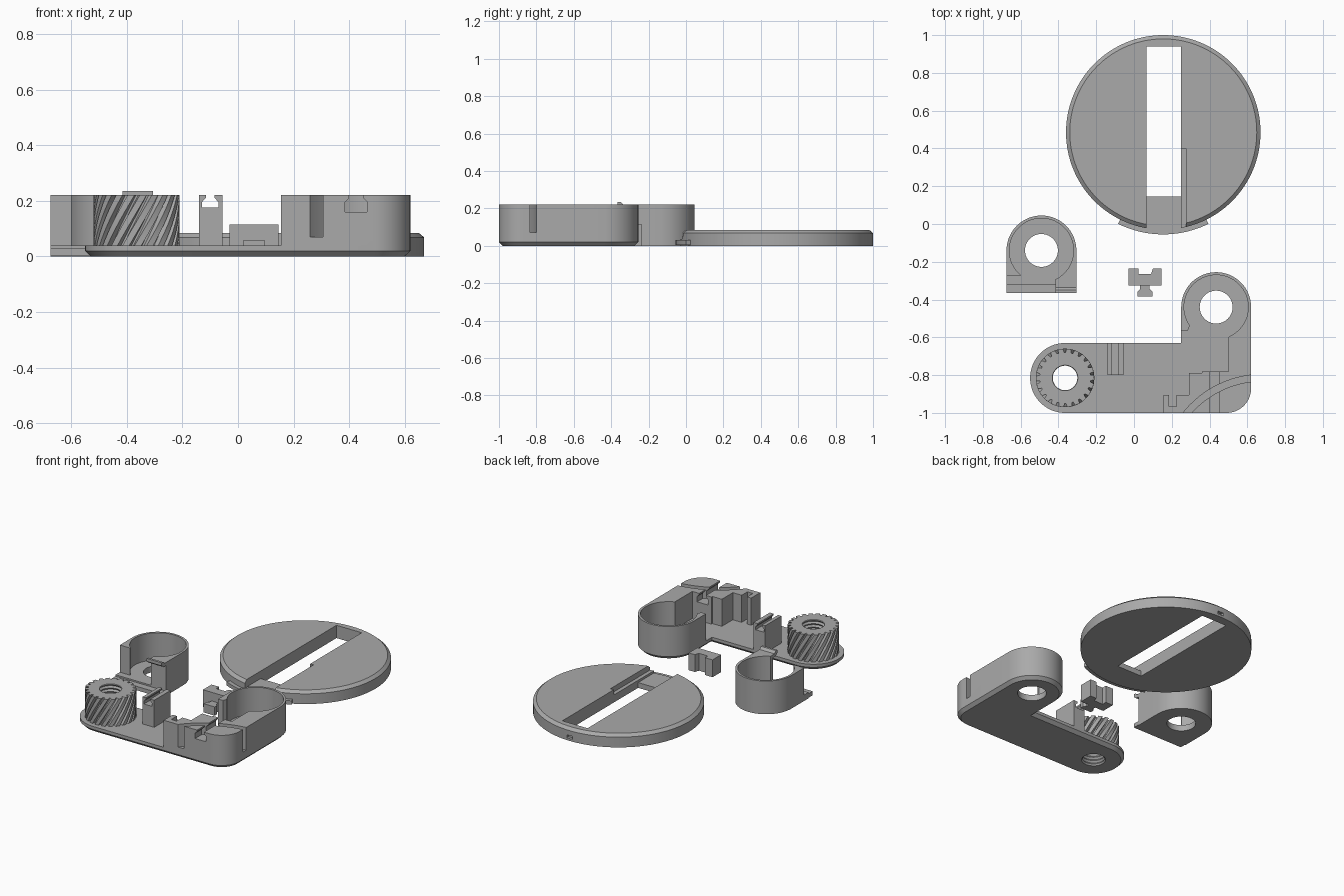
import bpy, bmesh, math
from mathutils import Vector

cube = bpy.data.objects.get("Cube")
if cube:
    bpy.data.objects.remove(cube)

grey = bpy.data.materials.new("plain grey")
grey.use_nodes = True
GREY = (0.4, 0.4, 0.4, 1)
grey.diffuse_color = GREY
grey.node_tree.nodes["Principled BSDF"].inputs["Base Color"].default_value = GREY


def arc(center, r, a0, a1, n=32):
    """Points along an arc, angles in degrees."""
    angles = [math.radians(a0 + (a1 - a0) * i / n) for i in range(n + 1)]
    return [(center[0] + r * math.cos(a), center[1] + r * math.sin(a)) for a in angles]


def circle(center, r, n=72):
    return arc(center, r, 0, 360, n)[:-1]


def rect(x0, x1, y0, y1):
    return [(x0, y0), (x1, y0), (x1, y1), (x0, y1)]


def finish(name, bm):
    bmesh.ops.recalc_face_normals(bm, faces=bm.faces)
    mesh = bpy.data.meshes.new(name)
    bm.to_mesh(mesh)
    bm.free()
    mesh.materials.append(grey)
    ob = bpy.data.objects.new(name, mesh)
    bpy.context.collection.objects.link(ob)
    return ob


def stack(name, rings):
    """Skin a pile of equal-length rings of 3D points and cap both ends."""
    bm = bmesh.new()
    loops = [[bm.verts.new(p) for p in ring] for ring in rings]
    n = len(loops[0])
    for low, high in zip(loops, loops[1:]):
        for i in range(n):
            j = (i + 1) % n
            bm.faces.new((low[i], low[j], high[j], high[i]))
    bm.faces.new(loops[0][::-1])
    bm.faces.new(loops[-1])
    return finish(name, bm)


def prism(name, points, z0, z1, chamfer=0):
    """Upright prism, optionally with its bottom rim chamfered."""
    ob = stack(name, [[(x, y, z) for x, y in points] for z in (z0, z1)])
    if chamfer:
        bm = bmesh.new()
        bm.from_mesh(ob.data)
        rim = [e for e in bm.edges if all(abs(v.co.z - z0) < 1e-5 for v in e.verts)]
        bmesh.ops.bevel(bm, geom=rim, offset=chamfer, segments=1, affect='EDGES')
        bm.to_mesh(ob.data)
        bm.free()
    return ob


def prism_y(name, points, y0, y1):
    """Prism running along y with an x-z profile."""
    return stack(name, [[(x, y, z) for x, z in points] for y in (y0, y1)])


def cut(ob, *cutters):
    for cutter in cutters:
        mod = ob.modifiers.new("cut", 'BOOLEAN')
        mod.operation, mod.solver, mod.object = 'DIFFERENCE', 'EXACT', cutter
        bpy.context.view_layer.objects.active = ob
        bpy.ops.object.modifier_apply(modifier=mod.name)
        bpy.data.objects.remove(cutter)
    return ob


def tee_slot(x, half_neck, half_foot, foot_z, neck_z, y0, y1):
    """Cutter for an undercut slot open at the top."""
    side = [(half_foot, foot_z), (half_foot, neck_z - 0.015), (half_neck, neck_z), (half_neck, 0.25)]
    profile = [(x + w, z) for w, z in side] + [(x - w, z) for w, z in side[::-1]]
    return prism_y("slot_cutter", profile, y0, y1)


TOP, FLOOR = 0.22, 0.04
WALL_R, INNER_R, BORE_R = 0.185, 0.17, 0.087

# Round cover with chamfered top rim
DISC = (0.155, 0.485)
profile = [(0.515, 0), (0.515, 0.068), (0.495, 0.085)]
disc = stack("round_cover", [[(x, y, z) for x, y in circle(DISC, r, 128)] for r, z in profile])
cut(disc,
    prism("slot", rect(0.065, 0.25, 0.145, 0.94), -0.1, 0.2),
    prism("channel", rect(0.065, 0.25, -0.1, 0.146), 0.035, 0.2),
    prism("narrow_groove", rect(0.249, 0.275, -0.1, 0.4), 0.05, 0.2),
    prism("rim_notch", rect(0.135, 0.175, 0.98, 1.1), 0.015, 0.035))

# Curved lip at the front of the cover
prism("cover_lip", arc(DISC, 0.54, -116.3, -63.7) + arc(DISC, 0.505, -63.7, -116.3), 0.005, 0.03)

# Base plate shared by the gear and the housing
GEAR, TOWER = (-0.365, -0.815), (0.435, -0.44)
corner = arc((0.49, -0.87), 0.13, -90, 0, 16)
tower_arc = arc(TOWER, WALL_R, 0, 180)
base = prism("base_plate", arc(GEAR, WALL_R, 90, 270) + corner + tower_arc + [(0.25, -0.63)],
             0, FLOOR, 0.02)


def thread_cutter():
    rings = []
    for i in range(25):
        r = 0.065 if i % 2 else 0.074
        rings.append([(x, y, -0.025 + i * 0.0115) for x, y in circle(GEAR, r, 48)])
    return stack("thread_cutter", rings)


cut(base, prism("bore", circle(TOWER, BORE_R), -0.1, 0.2), thread_cutter())

# Helical gear with threaded bore
TEETH, LEVELS, TWIST = 22, 12, 40
tooth = [(0, 0.135), (0.2, 0.135), (0.32, 0.155), (0.88, 0.155)]


def gear_ring(t):
    ring = []
    for k in range(TEETH):
        for f, r in tooth:
            a = math.tau * (k + f) / TEETH + math.radians(TWIST) * t
            ring.append((GEAR[0] + r * math.cos(a), GEAR[1] + r * math.sin(a),
                         FLOOR - 0.002 + (TOP - FLOOR + 0.002) * t))
    return ring


gear = stack("helical_gear", [gear_ring(i / LEVELS) for i in range(LEVELS + 1)])
cut(gear, thread_cutter())

# Housing: thin round wall running into a solid stepped block
steps = [(0.5, -0.6), (0.5, -0.78), (0.36, -0.78), (0.36, -0.79), (0.29, -0.79), (0.29, -0.905),
         (0.225, -0.905), (0.225, -0.965), (0.185, -0.965), (0.185, -0.905), (0.155, -0.905)]
housing = prism("housing", [(0.155, -1)] + corner + tower_arc + [(0.25, -0.565), (0.285, -0.565)]
                + arc(TOWER, INNER_R, 215, -66, 48) + steps, FLOOR - 0.002, TOP)
GROOVE = (0.682, -1.336)
cut(housing,
    prism("arc_groove", arc(GROOVE, 0.54, 60, 170) + arc(GROOVE, 0.505, 170, 60), 0.07, 0.3),
    tee_slot(0.425, 0.025, 0.04, 0.16, 0.21, -1.1, -0.7))

# Slotted post beside the gear
post = prism("slotted_post", rect(-0.14, -0.055, -0.8, -0.63), FLOOR - 0.002, TOP)
cut(post, tee_slot(-0.1, 0.016, 0.03, 0.175, 0.21, -0.9, -0.5))

# Cap: floor, round wall, front lip and hook
CAP = (-0.49, -0.14)
L, R = CAP[0] - WALL_R, CAP[0] + WALL_R
cap_arc = arc(CAP, WALL_R, 0, 180)
cap_floor = prism("cap_floor", cap_arc + [(L, -0.32), (R, -0.32)], 0, FLOOR)
cut(cap_floor, prism("bore", circle(CAP, BORE_R), -0.1, 0.2))
prism("cap_wall", cap_arc + [(L, -0.275), (-0.6, -0.275)]
      + arc(CAP, INNER_R, 230, -64, 48) + [(-0.415, -0.32), (R, -0.32)], FLOOR - 0.002, TOP)
prism("cap_lip", rect(L, R, -0.365, -0.319), 0.004, 0.03)
hook = [(-0.3, 0.2), (-0.345, 0.2), (-0.365, 0.215), (-0.365, 0.235), (-0.35, 0.235), (-0.335, TOP), (-0.3, TOP)]
stack("cap_hook", [[(x, y, z) for y, z in hook] for x in (-0.415, R)])

# Small loose clip with a T-shaped foot
prism("clip_body", [(-0.03, -0.325), (0.145, -0.325), (0.145, -0.235), (0.1, -0.235), (0.09, -0.265),
                    (0.025, -0.265), (0.025, -0.235), (-0.03, -0.235)], 0, 0.115)
half = [(0.025, -0.32), (0.025, -0.345), (0.04, -0.36), (0.04, -0.385)]
prism("clip_foot", [(0.058 + w, y) for w, y in half] + [(0.058 - w, y) for w, y in half[::-1]], 0, 0.058)

# Smooth round walls, keep hard edges
for ob in bpy.context.scene.objects:
    ob.select_set(ob.type == 'MESH')
bpy.context.view_layer.objects.active = disc
bpy.ops.object.shade_smooth_by_angle(angle=math.radians(30))
